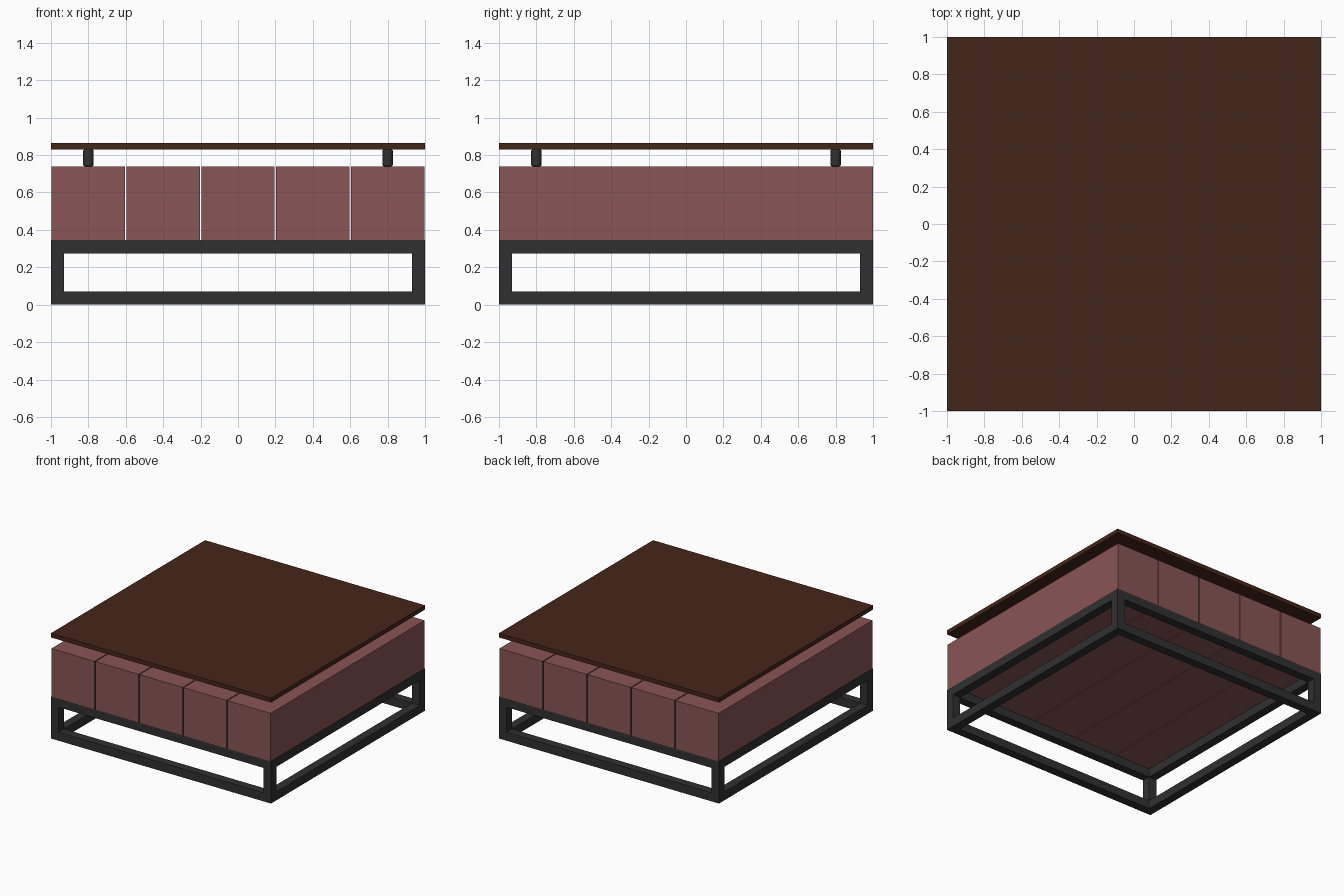
import bpy

if "Cube" in bpy.data.objects:
    bpy.data.objects.remove(bpy.data.objects["Cube"])


def material(name, rgb):
    m = bpy.data.materials.new(name)
    m.diffuse_color = (*rgb, 1)
    m.use_nodes = True
    m.node_tree.nodes["Principled BSDF"].inputs["Base Color"].default_value = m.diffuse_color
    return m


STEEL = material("dark_steel", (0.03, 0.03, 0.03))
WOOD = material("red_wood", (0.25, 0.09, 0.09))
BROWN = material("brown_top", (0.06, 0.019, 0.01))


def box(name, x, y, z, mat):
    """Box from (min, max) ranges on each axis."""
    bpy.ops.mesh.primitive_cube_add(size=1, location=[(a + b) / 2 for a, b in (x, y, z)])
    ob = bpy.context.object
    ob.name = name
    ob.scale = [b - a for a, b in (x, y, z)]
    bpy.ops.object.transform_apply(location=False, rotation=False, scale=True)
    ob.data.materials.append(mat)
    return ob


T = 0.07            # steel bar thickness
FRAME_TOP = 0.345
BEAM_TOP = 0.74


def span(s):
    """Range of a bar lying on the outer edge of side s."""
    return tuple(sorted((s * 1.0, s * (1 - T))))


# Steel base: lower and upper rings joined by corner legs
for level, z in (("lower", (0, T)), ("upper", (FRAME_TOP - T, FRAME_TOP))):
    for s in (-1, 1):
        box(f"{level}_rail_x", (-1, 1), span(s), z, STEEL)
        box(f"{level}_rail_y", span(s), (-1 + T, 1 - T), z, STEEL)
for sx in (-1, 1):
    for sy in (-1, 1):
        box("corner_leg", span(sx), span(sy), (T, FRAME_TOP - T), STEEL)

# Five heavy timber beams running front to back, with narrow gaps
for i in range(5):
    c = -0.8 + 0.4 * i
    box("timber_beam", (c - 0.196, c + 0.196), (-1, 1), (FRAME_TOP, BEAM_TOP), WOOD)

# Short round spacers with softened rims
for sx in (-1, 1):
    for sy in (-1, 1):
        bpy.ops.mesh.primitive_cylinder_add(vertices=32, radius=0.028, depth=0.09,
                                            location=(sx * 0.8, sy * 0.8, BEAM_TOP + 0.045))
        peg = bpy.context.object
        peg.name = "spacer"
        peg.data.materials.append(STEEL)
        bev = peg.modifiers.new("rim", 'BEVEL')
        bev.width, bev.segments = 0.008, 3
        bpy.ops.object.shade_smooth_by_angle()

# Thin floating table top
box("table_top", (-1, 1), (-1, 1), (0.83, 0.865), BROWN)
